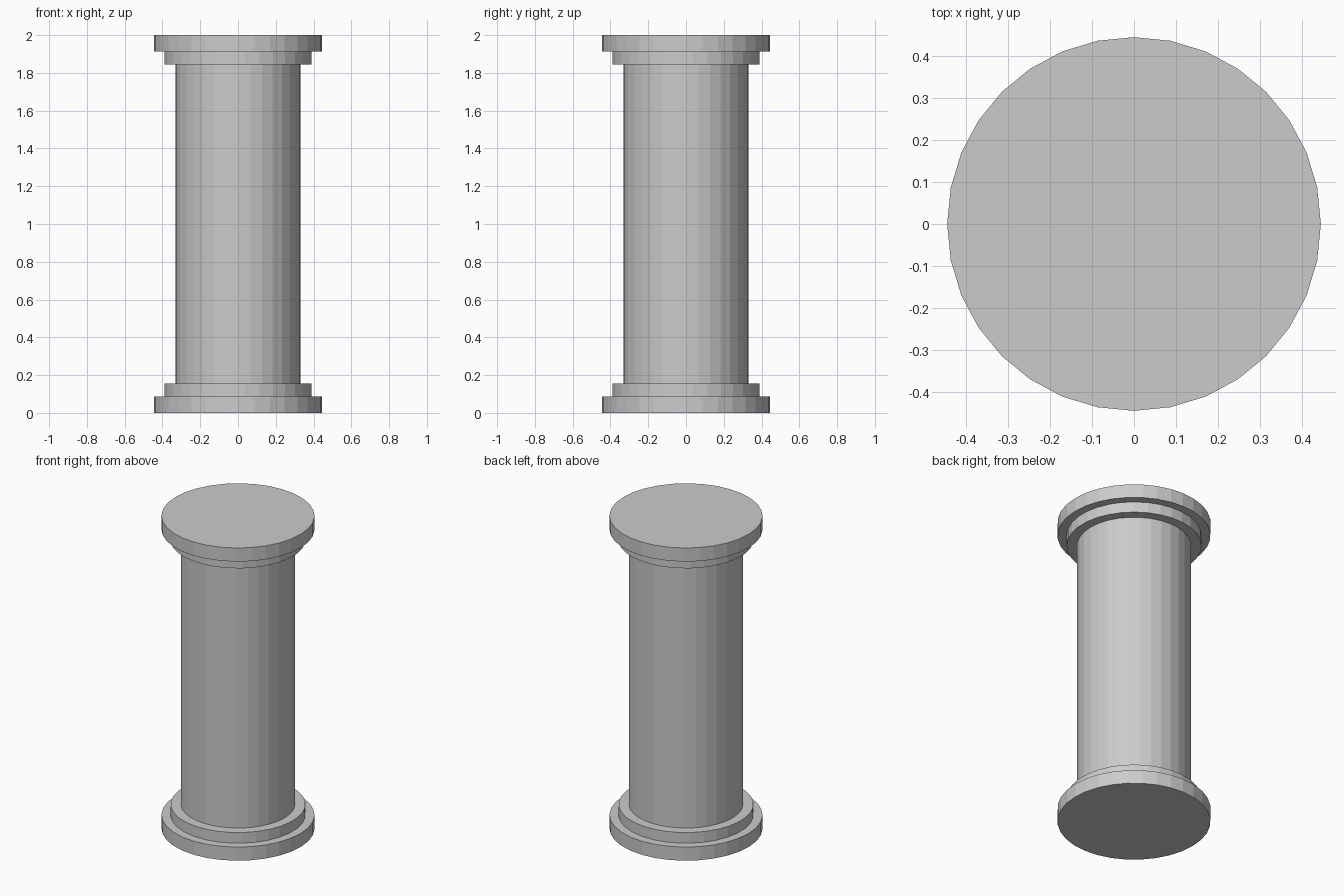
import bpy
import math

if "Cube" in bpy.data.objects:
    bpy.data.objects.remove(bpy.data.objects["Cube"])

SIDES = 32


def drum(name, radius, z0, z1, turn=0.0):
    """Flat-faced cylinder between two heights, with a corner on the x axis."""
    bpy.ops.mesh.primitive_cylinder_add(
        vertices=SIDES, radius=radius, depth=z1 - z0,
        location=(0, 0, (z0 + z1) / 2), rotation=(0, 0, turn))
    obj = bpy.context.object
    obj.name = name
    return obj


# Main column
drum("shaft", 0.331, 0.156, 1.847)

# Stepped foot and matching stepped head
half_step = math.pi / SIDES
for label, flip in (("base", False), ("capital", True)):
    for part, radius, low, high, turn in (
            ("slab", 0.444, 0.0, 0.087, 0.0),
            ("collar", 0.391, 0.087, 0.155, half_step)):
        z0, z1 = (2 - high, 2 - low) if flip else (low, high)
        drum(f"{label}_{part}", radius, z0, z1, turn)
